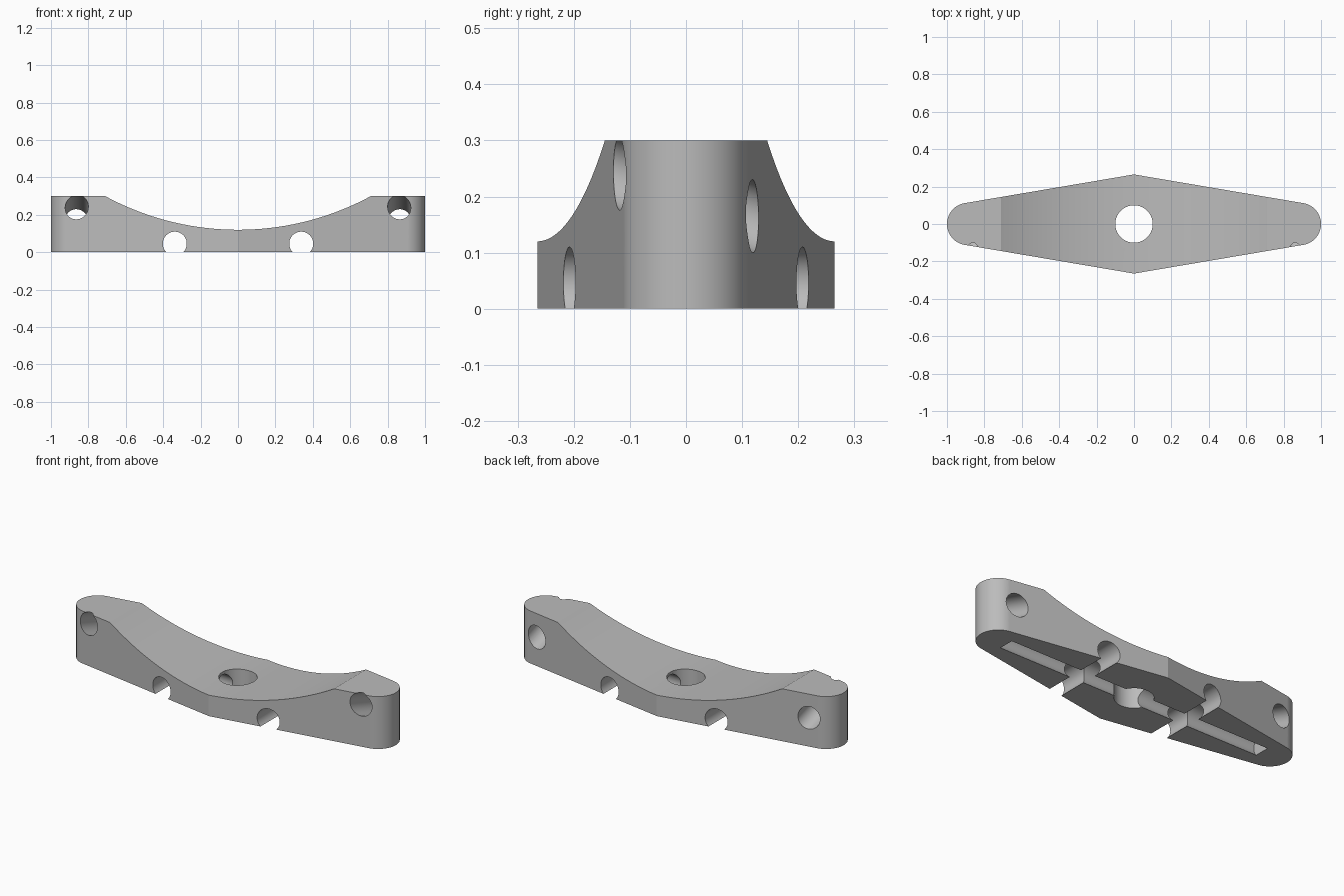
import bpy, bmesh, math
from mathutils import Matrix, Vector

cube = bpy.data.objects.get("Cube")
if cube:
    bpy.data.objects.remove(cube, do_unlink=True)

HEIGHT, HALF_WIDTH = 0.30, 0.265
END_RADIUS = 0.113
BORE = 0.064

grey = bpy.data.materials.new("plain grey")
grey.use_nodes = True
colour = (0.5, 0.5, 0.5, 1)
grey.diffuse_color = colour
grey.node_tree.nodes["Principled BSDF"].inputs["Base Color"].default_value = colour


def add_object(name, bm):
    bmesh.ops.recalc_face_normals(bm, faces=bm.faces)
    mesh = bpy.data.meshes.new(name)
    bm.to_mesh(mesh)
    bm.free()
    mesh.materials.append(grey)
    obj = bpy.data.objects.new(name, mesh)
    bpy.context.collection.objects.link(obj)
    return obj


def rod(name, centre, direction, radius, length, sides=64):
    """Cylinder cutter centred on a point, along a direction."""
    bm = bmesh.new()
    turn = Vector(direction).to_track_quat('Z', 'Y').to_matrix().to_4x4()
    bmesh.ops.create_cone(bm, cap_ends=True, segments=sides, radius1=radius,
                          radius2=radius, depth=length,
                          matrix=Matrix.Translation(centre) @ turn)
    return add_object(name, bm)


# Body: diamond plan with rounded ends, extruded upward
end_x = 1 - END_RADIUS
lean = math.asin((HALF_WIDTH - END_RADIUS) / end_x) * 1.01
steps = 28
outline = []
for side in (1, -1):
    outline.append((0, -side * HALF_WIDTH))
    for i in range(steps + 1):
        a = (math.pi / 2 - lean) * (2 * i / steps - 1)
        outline.append((side * (end_x + END_RADIUS * math.cos(a)),
                        side * END_RADIUS * math.sin(a)))
bm = bmesh.new()
base = bm.faces.new([bm.verts.new((x, y, 0)) for x, y in outline])
top = bmesh.ops.extrude_face_region(bm, geom=[base])
bmesh.ops.translate(bm, vec=(0, 0, HEIGHT),
                    verts=[v for v in top["geom"] if isinstance(v, bmesh.types.BMVert)])
body = add_object("saddle_bracket", bm)

# Cutters: saddle curve, centre hole, underside channel
cutters = [
    rod("saddle_cutter", (0, 0, 1.61), (0, 1, 0), 1.49, 1, 256),
    rod("centre_hole_cutter", (0, 0, 0.1), (0, 0, 1), 0.1, 1),
    rod("channel_cutter", (0, 0, 0.045), (1, 0, 0), BORE - 0.001, 1.67),
]
# Cross grooves and sloping end holes on both sides
for s in (-1, 1):
    cutters.append(rod("groove_cutter", (s * 0.338, 0, 0.046), (0, 1, 0), BORE, 1))
    cutters.append(rod("end_hole_cutter", (s * 0.862, 0, 0.203), (0, 1, -0.32), BORE - 0.002, 0.8))

for cutter in cutters:
    cutter.hide_render = True
    cut = body.modifiers.new(cutter.name, 'BOOLEAN')
    cut.operation, cut.solver, cut.object = 'DIFFERENCE', 'EXACT', cutter

# Bake the cuts and drop the cutters
bpy.context.view_layer.update()
graph = bpy.context.evaluated_depsgraph_get()
baked = bpy.data.meshes.new_from_object(body.evaluated_get(graph))
body.modifiers.clear()
body.data = baked
baked.materials.clear()
baked.materials.append(grey)
for face in baked.polygons:
    face.material_index = 0
for cutter in cutters:
    bpy.data.objects.remove(cutter, do_unlink=True)

# Smooth bores, crisp edges
bpy.ops.object.select_all(action='DESELECT')
body.select_set(True)
bpy.context.view_layer.objects.active = body
bpy.ops.object.shade_smooth_by_angle(angle=math.radians(15))
weighted = body.modifiers.new("even shading", 'WEIGHTED_NORMAL')
weighted.keep_sharp = True
